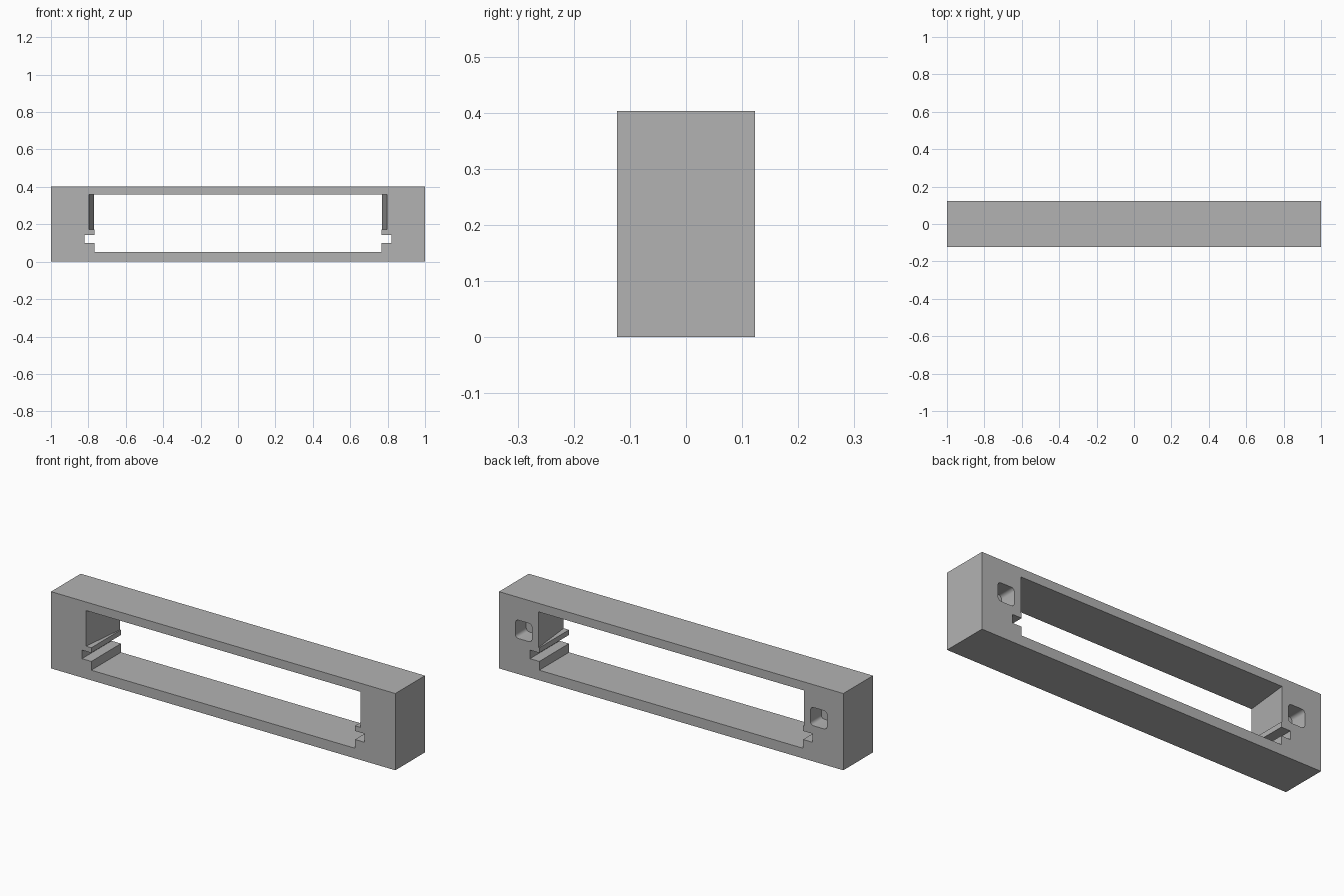
import bpy, bmesh, math
from mathutils import Vector

cube = bpy.data.objects.get("Cube")
if cube:
    bpy.data.objects.remove(cube, do_unlink=True)

LENGTH, DEPTH, HEIGHT = 2.0, 0.246, 0.403

grey = bpy.data.materials.new("light grey")
grey.use_nodes = True
colour = (0.45, 0.45, 0.45, 1)
grey.diffuse_color = colour
grey.node_tree.nodes["Principled BSDF"].inputs["Base Color"].default_value = colour


def prism(name, base, along):
    """Extrude a closed outline of 3D points along a vector."""
    bm = bmesh.new()
    face = bm.faces.new([bm.verts.new(p) for p in base])
    new = bmesh.ops.extrude_face_region(bm, geom=[face])["geom"]
    verts = [v for v in new if isinstance(v, bmesh.types.BMVert)]
    bmesh.ops.translate(bm, verts=verts, vec=Vector(along))
    bmesh.ops.recalc_face_normals(bm, faces=bm.faces)
    mesh = bpy.data.meshes.new(name)
    bm.to_mesh(mesh)
    bm.free()
    mesh.materials.append(grey)
    obj = bpy.data.objects.new(name, mesh)
    bpy.context.collection.objects.link(obj)
    return obj


def cut(target, cutter):
    """Subtract the cutter, apply the result and remove the cutter."""
    cutter.hide_render = True
    mod = target.modifiers.new("cut", "BOOLEAN")
    mod.operation, mod.solver, mod.object = "DIFFERENCE", "EXACT", cutter
    bpy.context.view_layer.objects.active = target
    bpy.ops.object.modifier_apply(modifier=mod.name)
    bpy.data.objects.remove(cutter, do_unlink=True)


def rounded_square(cx, cz, half, radius, y, steps=5):
    pts = []
    for i, (sx, sz) in enumerate([(1, 1), (-1, 1), (-1, -1), (1, -1)]):
        for k in range(steps + 1):
            a = math.pi / 2 * (i + k / steps)
            pts.append((cx + sx * (half - radius) + radius * math.cos(a), y,
                        cz + sz * (half - radius) + radius * math.sin(a)))
    return pts


# Solid frame block
x, y = LENGTH / 2, DEPTH / 2
frame = prism("frame", [(-x, -y, 0), (x, -y, 0), (x, y, 0), (-x, y, 0)], (0, 0, HEIGHT))

# Long window with a side slot at each end, right through the block
half = [(0.766, 0.053), (0.766, 0.099), (0.82, 0.099), (0.82, 0.144),
        (0.766, 0.144), (0.766, 0.358)]
outline = half + [(-px, pz) for px, pz in reversed(half)]
cut(frame, prism("window_cutter", [(px, -0.3, pz) for px, pz in outline], (0, 0.6, 0)))

for side in (-1, 1):
    # Tapered recess in the end wall, widest at the front
    plan = [(0.6, -0.2), (0.805, -0.2), (0.762, 0.2), (0.6, 0.2)]
    cut(frame, prism("recess_cutter", [(side * px, py, 0.171) for px, py in plan],
                     (0, 0, 0.187)))
    # Rounded blind pocket in the back face
    cut(frame, prism("pocket_cutter",
                     rounded_square(side * 0.857, 0.235, 0.048, 0.018, y - 0.09),
                     (0, 0.2, 0)))

bpy.ops.object.select_all(action="DESELECT")
frame.select_set(True)
bpy.context.view_layer.objects.active = frame
bpy.ops.object.shade_smooth_by_angle(angle=math.radians(30))
